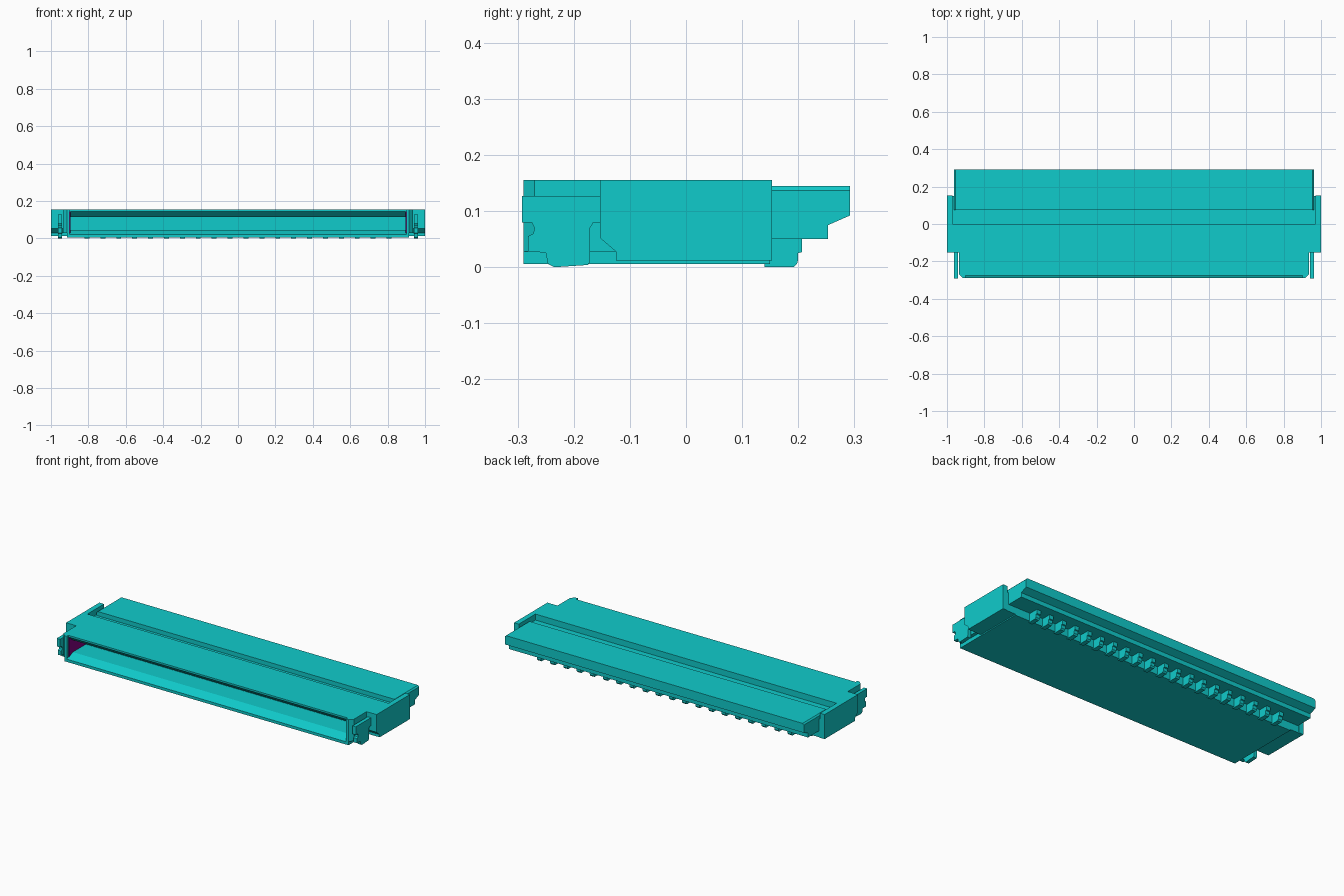
import bpy
import bmesh
from mathutils import Vector

if "Cube" in bpy.data.objects:
    bpy.data.objects.remove(bpy.data.objects["Cube"], do_unlink=True)


def material(name, rgb):
    m = bpy.data.materials.new(name)
    m.use_nodes = True
    m.diffuse_color = (*rgb, 1)
    m.node_tree.nodes["Principled BSDF"].inputs["Base Color"].default_value = (*rgb, 1)
    return m


CYAN = material("cyan plastic", (0.005, 0.6, 0.6))
PURPLE = material("purple", (0.22, 0.0, 0.22))


def add_prism(bm, profile, start, end, axis="x"):
    """Extrude a (y, z) profile along x, or an (x, y) plan along z."""
    if axis == "x":
        pts = [Vector((start, a, b)) for a, b in profile]
        step = Vector((end - start, 0, 0))
    else:
        pts = [Vector((a, b, start)) for a, b in profile]
        step = Vector((0, 0, end - start))
    face = bm.faces.new([bm.verts.new(p) for p in pts])
    out = bmesh.ops.extrude_face_region(bm, geom=[face], use_keep_orig=True)
    moved = [v for v in out["geom"] if isinstance(v, bmesh.types.BMVert)]
    bmesh.ops.translate(bm, verts=moved, vec=step)


def finish(bm, name, mat=CYAN):
    bmesh.ops.recalc_face_normals(bm, faces=bm.faces)
    mesh = bpy.data.meshes.new(name)
    bm.to_mesh(mesh)
    bm.free()
    mesh.materials.append(mat)
    obj = bpy.data.objects.new(name, mesh)
    bpy.context.collection.objects.link(obj)
    return obj


def prism(name, profile, start, end, axis="x", mat=CYAN):
    bm = bmesh.new()
    add_prism(bm, profile, start, end, axis)
    return finish(bm, name, mat)


def prism_pair(name, profile, start, end, axis="x", mat=CYAN):
    """One prism on each side of the centre plane."""
    for side, s in (("left", 1), ("right", -1)):
        if axis == "x":
            prism(f"{side}_{name}", profile, s * start, s * end, axis, mat)
        else:
            prism(f"{side}_{name}", [(s * a, b) for a, b in profile], start, end, axis, mat)


def rect(a0, a1, b0, b1):
    return [(a0, b0), (a1, b0), (a1, b1), (a0, b1)]


ROOF, SHELF, BASE = 0.155, 0.12, 0.006

# Housing: long shell with a flared slot at the front and a low shelf behind
cavity = [(-0.24, 0.115), (-0.12, 0.115), (-0.12, 0.045), (-0.24, 0.045)]
shell = [(-0.29, BASE), (0.15, BASE), (0.15, SHELF), (0, SHELF), (0, ROOF),
         (-0.275, ROOF), (-0.275, 0.145)] + cavity + [(-0.29, 0.022)]
prism("housing", shell, -0.9, 0.9)

# Slot end walls
prism_pair("slot_end", [(-0.275, 0.145)] + cavity + [(-0.275, 0.029)], 0.896, 0.902, mat=PURPLE)

# Cheeks either side of the slot, with a cut front corner and a narrower foot
prism_pair("cheek", [(0.9, -0.29), (0.915, -0.29), (0.935, -0.27), (0.935, 0), (0.9, 0)],
           0.028, ROOF, "z")
prism_pair("cheek_foot", rect(0.9, 0.915, -0.29, 0.15), BASE, 0.028, "z")

# Ears: low inner block and tall outer wall framing the flap
ear_front = [(-0.153, ROOF), (-0.153, 0.052), (-0.125, 0.028), (-0.125, 0.012)]
prism_pair("ear", ear_front + [(0.15, 0.012), (0.15, SHELF), (0, SHELF), (0, ROOF)], 0.9, 0.97)
prism_pair("ear_wall", ear_front + [(0.153, 0.012), (0.153, ROOF)], 0.97, 1.0)

# Hooked side clips
clip = [(-0.292, 0.127), (-0.292, 0.08), (-0.275, 0.08), (-0.27, 0.07), (-0.272, 0.06),
        (-0.282, 0.055), (-0.282, 0.028), (-0.25, 0.026), (-0.246, 0.006), (-0.235, 0),
        (-0.175, 0.004), (-0.171, 0.01), (-0.171, 0.07), (-0.165, 0.08), (-0.15, 0.08),
        (-0.15, 0.127)]
prism_pair("clip", clip, 0.942, 0.963)

# Locking flap with chamfered top ends
bm = bmesh.new()
add_prism(bm, [(0.075, SHELF), (0.153, SHELF), (0.153, 0.05), (0.253, 0.05), (0.253, 0.075),
               (0.292, 0.092), (0.292, 0.145), (0.075, 0.145)], -0.963, 0.963)
ends = [e for e in bm.edges
        if all(v.co.z > 0.14 for v in e.verts) and e.verts[0].co.x == e.verts[1].co.x]
bmesh.ops.bevel(bm, geom=ends, offset=0.008, segments=1, affect="EDGES")
finish(bm, "locking_flap")

# Row of solder contacts along the back
foot = [(0.14, 0.03), (0.14, 0), (0.192, 0), (0.199, 0.008), (0.2, 0.025),
        (0.207, 0.027), (0.207, 0.055), (0.14, 0.055)]
COUNT, PITCH = 20, 0.085
bm = bmesh.new()
for i in range(COUNT):
    x = (i - (COUNT - 1) / 2) * PITCH
    add_prism(bm, foot, x - 0.013, x + 0.013)
finish(bm, "contacts")
